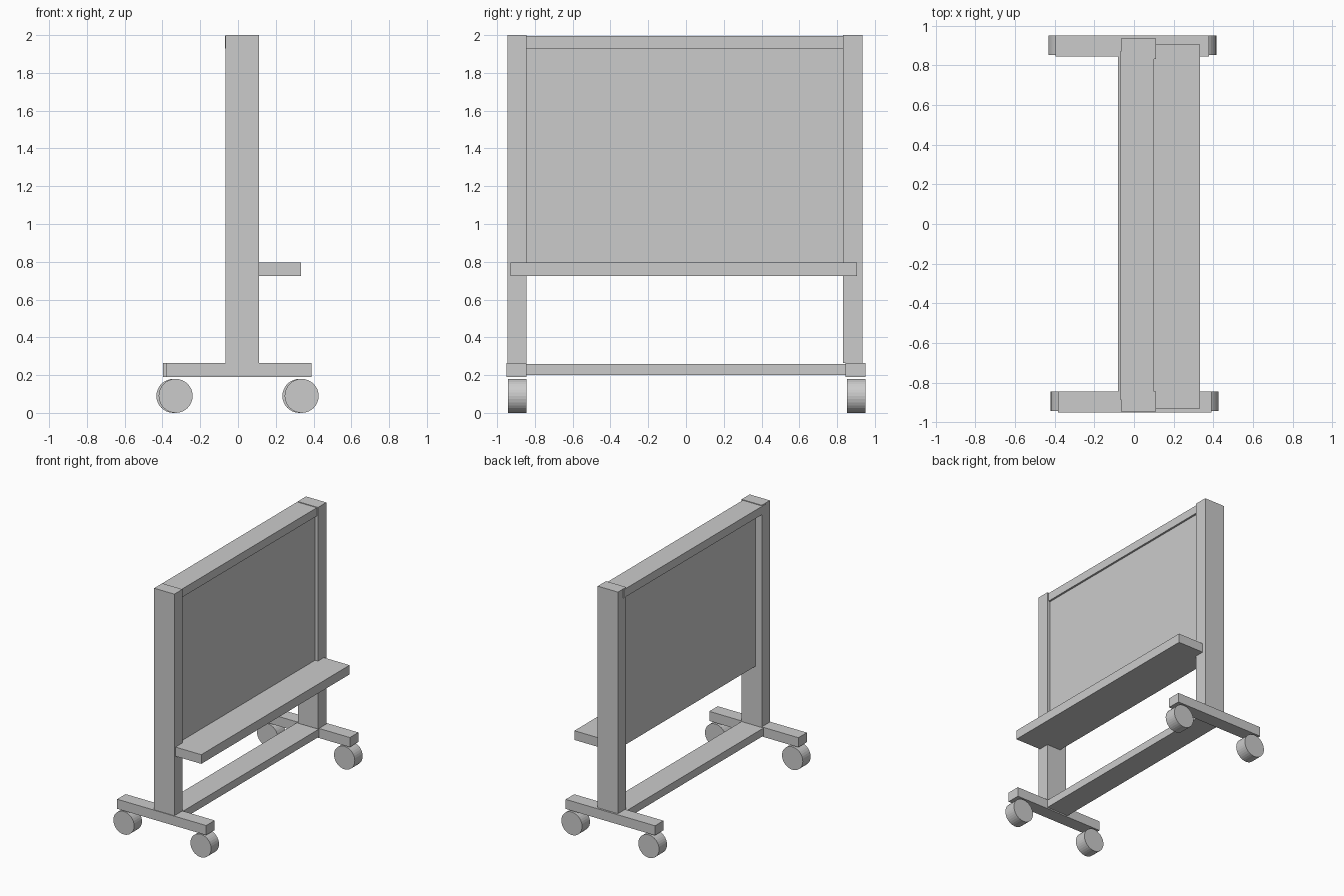
import bpy, bmesh, math
from mathutils import Matrix

if "Cube" in bpy.data.objects:
    bpy.data.objects.remove(bpy.data.objects["Cube"])


def finish(name, bm):
    mesh = bpy.data.meshes.new(name)
    bm.to_mesh(mesh)
    bm.free()
    obj = bpy.data.objects.new(name, mesh)
    bpy.context.collection.objects.link(obj)
    return obj


def box(name, x, y, z):
    """Box from (min, max) ranges on each axis."""
    bm = bmesh.new()
    bmesh.ops.create_cube(bm, size=1)
    bmesh.ops.scale(bm, vec=(x[1] - x[0], y[1] - y[0], z[1] - z[0]), verts=bm.verts)
    bmesh.ops.translate(bm, vec=(sum(x) / 2, sum(y) / 2, sum(z) / 2), verts=bm.verts)
    return finish(name, bm)


def wheel(name, x, y, r=0.09):
    """Cylinder lying along y, resting on the ground."""
    bm = bmesh.new()
    bmesh.ops.create_cone(bm, cap_ends=True, segments=32, radius1=r, radius2=r,
                          depth=y[1] - y[0],
                          matrix=Matrix.Rotation(math.pi / 2, 4, 'X'))
    bmesh.ops.translate(bm, vec=(x, sum(y) / 2, r), verts=bm.verts)
    return finish(name, bm)


# Two end frames: post, foot and a pair of wheels, slightly offset from each other
ends = {
    "near": dict(post=(-0.945, -0.845), foot_x=(-0.382, 0.39), foot_y=(-0.95, -0.845),
                 wheels=(-0.33, 0.337), wheel_y=(-0.942, -0.845)),
    "far": dict(post=(0.832, 0.935), foot_x=(-0.397, 0.377), foot_y=(0.845, 0.95),
                wheels=(-0.342, 0.325), wheel_y=(0.852, 0.95)),
}
for side, e in ends.items():
    box(f"post_{side}", (-0.065, 0.11), e["post"], (0.265, 2.0))
    box(f"foot_{side}", e["foot_x"], e["foot_y"], (0.19, 0.265))
    for label, x in zip(("left", "right"), e["wheels"]):
        wheel(f"wheel_{side}_{label}", x, e["wheel_y"])

# Rails joining the end frames
box("top_rail", (-0.07, 0.10), (-0.885, 0.87), (1.93, 1.995))
box("bottom_rail", (-0.08, 0.11), (-0.86, 0.86), (0.20, 0.26))

# Board panel and tray shelf
box("board_panel", (-0.01, 0.085), (-0.86, 0.85), (0.725, 1.94))
box("tray_shelf", (0.085, 0.333), (-0.93, 0.905), (0.725, 0.797))
